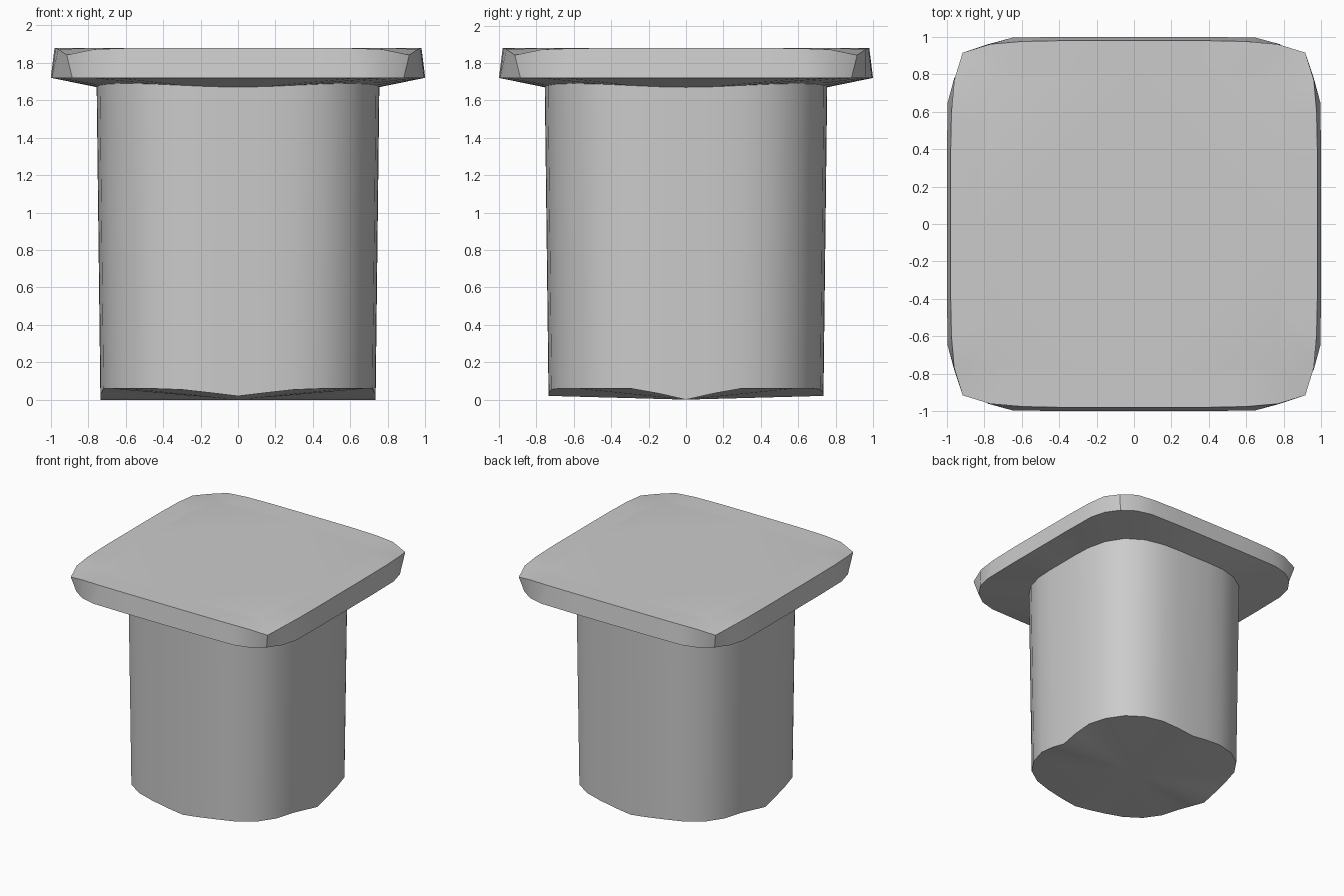
import bpy, bmesh
from math import cos, sin, pi, radians
from mathutils import Vector

if "Cube" in bpy.data.objects:
    bpy.data.objects.remove(bpy.data.objects["Cube"])

SIDES = 32

grey = bpy.data.materials.new("plain grey")
grey.use_nodes = True
grey.diffuse_color = (0.6, 0.6, 0.6, 1)
grey.node_tree.nodes["Principled BSDF"].inputs["Base Color"].default_value = (0.6, 0.6, 0.6, 1)


def mirrored_outline(octant):
    """Turn five points (x, y, z) from the side middle to the corner into a full ring."""
    quarter = octant + [(y, x, z) for x, y, z in octant[-2:0:-1]]
    ring = []
    for turn in range(4):
        for x, y, z in quarter:
            for _ in range(turn):
                x, y = -y, x
            ring.append(Vector((x, y, z)))
    return ring


def soft_square(half, height, power=3.0):
    """Rounded-square ring; height is a function of the angle."""
    ring = []
    for i in range(SIDES):
        a = 2 * pi * i / SIDES
        r = half / (abs(cos(a)) ** power + abs(sin(a)) ** power) ** (1 / power)
        ring.append(Vector((r * cos(a), r * sin(a), height(a))))
    return ring


def loft(name, rings, start_tip=None, end_flat=False):
    """Skin the rings from bottom to top."""
    bm = bmesh.new()
    rows = [[bm.verts.new(p) for p in ring] for ring in rings]
    for low, high in zip(rows, rows[1:]):
        for i in range(SIDES):
            j = (i + 1) % SIDES
            bm.faces.new((low[i], low[j], high[j], high[i]))
    if start_tip:
        tip = bm.verts.new(start_tip)
        for i in range(SIDES):
            bm.faces.new((tip, rows[0][(i + 1) % SIDES], rows[0][i]))
    if end_flat:
        bm.faces.new(rows[-1])
    mesh = bpy.data.meshes.new(name)
    bm.to_mesh(mesh)
    bm.free()
    mesh.materials.append(grey)
    obj = bpy.data.objects.new(name, mesh)
    bpy.context.collection.objects.link(obj)
    bpy.ops.object.select_all(action="DESELECT")
    obj.select_set(True)
    bpy.context.view_layer.objects.active = obj
    bpy.ops.object.shade_smooth_by_angle(angle=radians(35))
    return obj


def foot_height(a):
    """Foot rim rises towards the diagonals and is lowest at the left and right."""
    c, s = abs(cos(a)), abs(sin(a))
    return min(0.06, 0.17 * s, 0.02 + 0.09 * c)


def neck_height(a):
    return 1.68 - 0.01 * cos(4 * a)


# Post: slightly tapered, with a shallow pointed foot
neck = soft_square(0.755, neck_height)
loft("post", [soft_square(0.735, foot_height), neck], start_tip=(0, 0, 0))

# Cap: sloping underside, leaning walls and dipped top corners
lower_edge = mirrored_outline([(1, 0, 1.72), (1, 0.35, 1.72), (0.995, 0.65, 1.72),
                               (0.96, 0.78, 1.72), (0.885, 0.885, 1.72)])
upper_edge = mirrored_outline([(0.98, 0, 1.88), (0.98, 0.35, 1.88), (0.975, 0.6, 1.878),
                               (0.96, 0.77, 1.872), (0.915, 0.915, 1.842)])
inner_top = [Vector((p.x * 0.83, p.y * 0.83, 1.88)) for p in upper_edge]
loft("cap", [neck, lower_edge, upper_edge, inner_top], end_flat=True)
